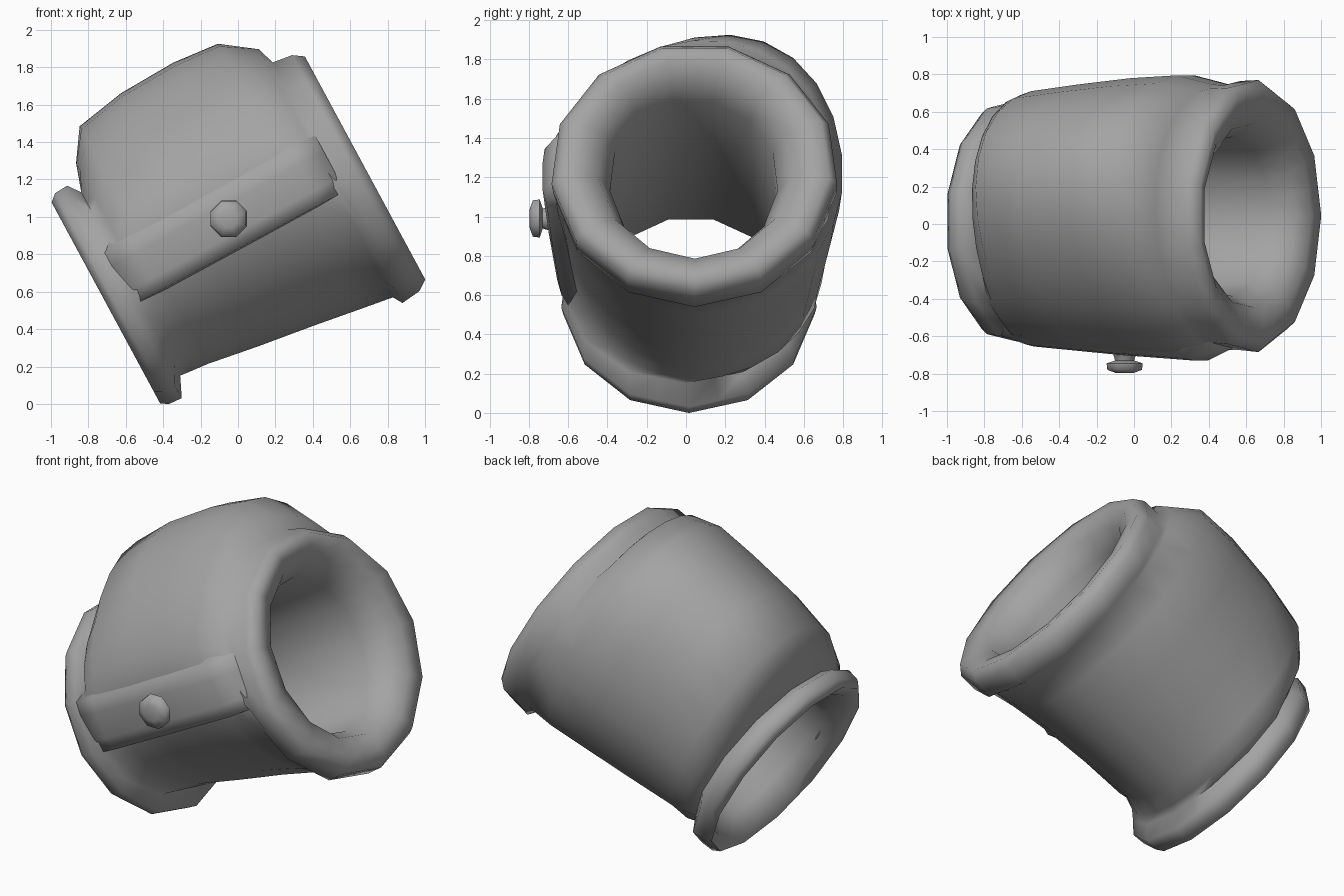
import bpy, bmesh, math
from mathutils import Vector

if "Cube" in bpy.data.objects:
    bpy.data.objects.remove(bpy.data.objects["Cube"])

# Tilted sleeve frame: s runs along the tube, t across it, y is depth
AX = Vector((0.88, 0, 0.475))
UP = Vector((-0.475, 0, 0.88))
ORIGIN = Vector((0, 0, 1))
SIDES = 13

grey = bpy.data.materials.new("dark_grey")
grey.diffuse_color = (0.37, 0.37, 0.37, 1)
grey.use_nodes = True
grey.node_tree.nodes["Principled BSDF"].inputs["Base Color"].default_value = grey.diffuse_color


def place(s, y, t):
    return ORIGIN + AX * s + UP * t + Vector((0, y, 0))


def section(s, low, high, front, back, skew=0.0):
    """Ellipse fitted to its extents. Rims (skew 0) stay 13-sided, the body is rounder.
    Skew lifts the upper back and flattens the lower front."""
    ct, rt = (low + high) / 2, (high - low) / 2
    cy, ry = (front + back) / 2, (back - front) / 2

    def point(k):
        a = math.pi * k / SIDES
        c, d = -math.cos(a), math.sin(a)
        lift = skew * ry * d * max(0, c)
        flat = 1 - 0.6 * skew * max(0, -c) * max(0, -d)
        # d runs front (-) to back (+)
        return place(s, cy + ry * d * flat, ct + rt * c * flat + lift)

    pts = []
    for k in range(2 * SIDES):
        if skew == 0 and k % 2:
            pts.append((point(k - 1) + point(k + 1)) / 2)
        else:
            pts.append(point(k))
    return pts


def loft(name, rings, closed, angle=40):
    bm = bmesh.new()
    loops = [[bm.verts.new(p) for p in r] for r in rings]
    n = len(loops[0])
    for i in range(len(loops) if closed else len(loops) - 1):
        a, b = loops[i], loops[(i + 1) % len(loops)]
        for j in range(n):
            k = (j + 1) % n
            bm.faces.new((a[j], a[k], b[k], b[j]))
    if not closed:
        bm.faces.new(loops[0])
        bm.faces.new(loops[-1])
    bmesh.ops.recalc_face_normals(bm, faces=bm.faces)
    me = bpy.data.meshes.new(name)
    bm.to_mesh(me)
    bm.free()
    me.materials.append(grey)
    ob = bpy.data.objects.new(name, me)
    bpy.context.collection.objects.link(ob)
    bpy.ops.object.select_all(action='DESELECT')
    ob.select_set(True)
    bpy.context.view_layer.objects.active = ob
    bpy.ops.object.shade_smooth_by_angle(angle=math.radians(angle))
    return ob


# Sleeve: bulging outer body, rolled right rim, inner bore, left rim
sleeve = [
    (-0.675, -0.60, 0.53, -0.625, 0.62, 0),
    (-0.625, -0.605, 0.66, -0.635, 0.695, 0.15),
    (-0.515, -0.615, 0.81, -0.64, 0.715, 0.25),
    (-0.236, -0.66, 0.86, -0.665, 0.75, 0.25),
    (0.086, -0.705, 0.87, -0.69, 0.785, 0.25),
    (0.345, -0.745, 0.85, -0.71, 0.80, 0.22),
    (0.525, -0.772, 0.735, -0.68, 0.75, 0.1),
    (0.555, -0.823, 0.66, -0.68, 0.77, 0),
    (0.665, -0.81, 0.645, -0.69, 0.775, 0),
    (0.722, -0.77, 0.605, -0.645, 0.735, 0),
    (0.71, -0.68, 0.54, -0.54, 0.63, 0),
    (0.66, -0.60, 0.46, -0.45, 0.54, 0),
    (0.53, -0.55, 0.39, -0.39, 0.47, 0),
    (-0.70, -0.57, 0.375, -0.45, 0.50, 0),
    (-0.80, -0.61, 0.47, -0.53, 0.57, 0),
    (-0.84, -0.68, 0.56, -0.60, 0.63, 0),
    (-0.80, -0.705, 0.595, -0.63, 0.66, 0),
    (-0.725, -0.71, 0.60, -0.64, 0.67, 0),
]
loft("sleeve", [section(*row) for row in sleeve], True, 88)

# Flap: slim raised panel along the front side, its ends sinking into the sleeve
flap = []
for s, y in ((-0.74, -0.60), (-0.56, -0.655), (-0.04, -0.70), (0.41, -0.73), (0.57, -0.66)):
    flap.append([place(s, y + d, t) for d, t in
                 ((0.13, -0.16), (0.02, -0.15), (0, -0.07), (0, 0.09), (0.01, 0.17), (0.13, 0.25))])
loft("front_flap", flap, False, 85)

# Button: eight-sided shank and domed cap on the flap
button = []
for y, r in ((-0.66, 0.09), (-0.70, 0.065), (-0.73, 0.055), (-0.745, 0.105),
             (-0.78, 0.10), (-0.797, 0.05)):
    button.append([Vector((-0.05 + r * math.cos(a), y, 0.99 + r * math.sin(a)))
                   for a in (math.pi * (k + 0.5) / 4 for k in range(8))])
loft("button", button, False, 75)
